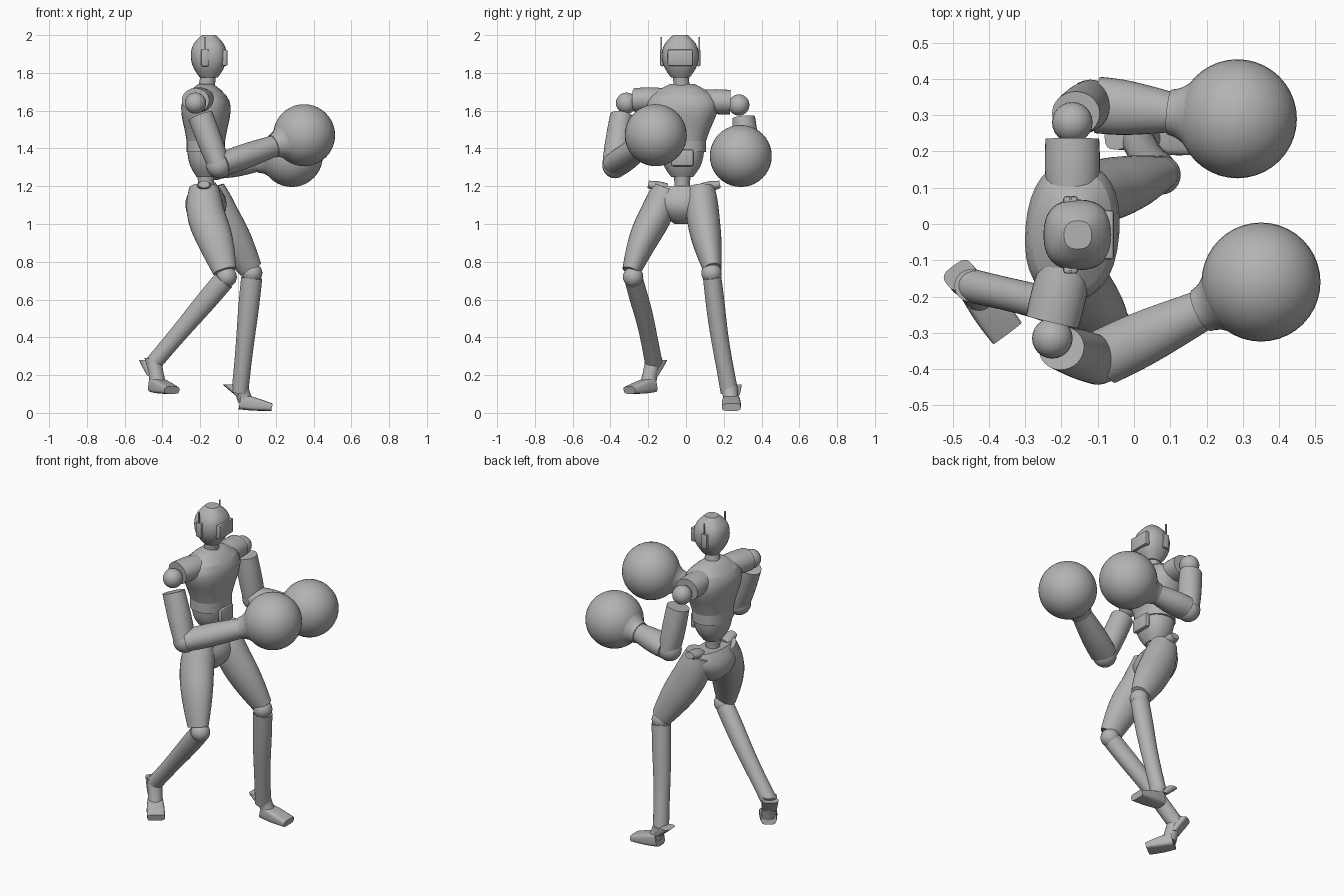
import bpy, bmesh, math
from mathutils import Vector

old = bpy.data.objects.get("Cube")
if old:
    bpy.data.objects.remove(old, do_unlink=True)

TONE = .45
grey = bpy.data.materials.new("plain grey")
grey.use_nodes = True
grey.diffuse_color = (TONE, TONE, TONE, 1)
grey.node_tree.nodes["Principled BSDF"].inputs["Base Color"].default_value = grey.diffuse_color

UP = Vector((0, 0, 1))
ACROSS = Vector((0, 1, 0))
FORWARD = Vector((1, 0, 0))


def make(name, bm):
    """Turn a bmesh into a smooth-shaded object with sharp edges kept."""
    bmesh.ops.recalc_face_normals(bm, faces=bm.faces)
    mesh = bpy.data.meshes.new(name)
    bm.to_mesh(mesh)
    bm.free()
    obj = bpy.data.objects.new(name, mesh)
    bpy.context.collection.objects.link(obj)
    mesh.materials.append(grey)
    bpy.ops.object.select_all(action='DESELECT')
    obj.select_set(True)
    bpy.context.view_layer.objects.active = obj
    bpy.ops.object.shade_smooth_by_angle(angle=math.radians(40))
    return obj


def along(points, f):
    """Point at fraction f of a path of evenly timed points."""
    f *= len(points) - 1
    i = min(int(f), len(points) - 2)
    return Vector(points[i]).lerp(Vector(points[i + 1]), f - i)


def power(value, exponent):
    return math.copysign(abs(value) ** exponent, value)


def loft(name, points, widths, depth=1.0, end_depth=None, side=ACROSS, axis=None, square=1.0, sides=16):
    """Skin a path with evenly spaced rings; depth is a share of each half width."""
    bm = bmesh.new()
    crease = bm.edges.layers.float.new("crease_edge")
    end_depth = end_depth or depth
    last = len(widths) - 1
    centres = [along(points, i / last) for i in range(last + 1)]
    loops = []
    for i, width in enumerate(widths):
        tangent = axis or (centres[min(i + 1, last)] - centres[max(i - 1, 0)]).normalized()
        u = (side - tangent * side.dot(tangent)).normalized()
        v = tangent.cross(u) * (depth + (end_depth - depth) * i / last)
        angles = [math.tau * (k + .5) / sides for k in range(sides)]
        loops.append([bm.verts.new(centres[i] + width * (u * power(math.cos(a), square)
                                                         + v * power(math.sin(a), square)))
                      for a in angles])
    for low, high in zip(loops, loops[1:]):
        for k in range(sides):
            n = (k + 1) % sides
            bm.faces.new((low[k], low[n], high[n], high[k]))
    for rim in (loops[0], loops[-1]):
        for edge in bm.faces.new(rim).edges:
            edge[crease] = 1
    obj = make(name, bm)
    smooth = obj.modifiers.new("smooth", 'SUBSURF')
    smooth.levels = smooth.render_levels = 1
    return obj


def ball(name, centre, radius, segments=24):
    bm = bmesh.new()
    bmesh.ops.create_uvsphere(bm, u_segments=segments, v_segments=segments // 2, radius=radius)
    bmesh.ops.translate(bm, vec=centre, verts=bm.verts)
    return make(name, bm)


def box(name, centre, size, bevel):
    bm = bmesh.new()
    bmesh.ops.create_cube(bm, size=1)
    bmesh.ops.scale(bm, vec=size, verts=bm.verts)
    bmesh.ops.translate(bm, vec=centre, verts=bm.verts)
    bmesh.ops.bevel(bm, geom=bm.edges[:], offset=bevel, segments=2, affect='EDGES', profile=.5)
    return make(name, bm)


# Head and visor
face = Vector((-.155, -.03, 1.88))
crown, chin = face + UP * .12, face - UP * .105
loft("head", [chin, crown], [.05, .085, .1, .1, .09, .04], depth=.97, axis=UP, square=.8)
box("visor", face + FORWARD * .085, (.03, .135, .085), .008)

# Neck and torso, turned slightly at the shoulders
spine = Vector((-.17, -.02, 0))
twisted = Vector((.08, 1, 0))
collar = spine + UP * 1.74
chest_base = spine + UP * 1.44
loft("neck", [collar - UP * .04, chin + UP * .03], [.05, .042, .042], axis=UP)
loft("chest", [chest_base, collar], [.13, .15, .18, .2, .19, .07], depth=.8, end_depth=.6,
     side=twisted, axis=UP, square=.85)
loft("waist_band", [chest_base - UP * .06, chest_base], [.13, .13, .13], depth=.8,
     side=twisted, axis=UP, square=.85)
loft("abdomen", [spine + UP * 1.25, spine + UP * 1.4], [.06, .1, .115, .12], depth=.85,
     side=twisted, axis=UP, square=.85)
box("belly_plate", spine + Vector((.1, 0, 1.35)), (.03, .12, .09), .012)
loft("lower_spine", [spine + UP * 1.12, spine + UP * 1.27], [.05, .036, .05], axis=UP)
loft("pelvis", [spine + UP, spine + UP * 1.2], [.04, .12, .16, .18, .15], end_depth=.45,
     side=twisted, axis=UP)

# Joints of each leg and arm; the near side has negative y
joints = {
    "near": dict(
        turn=-1,
        thigh=[(-.18, -.1, 1.19), (-.18, -.15, 1.06), (-.12, -.23, .92), (-.07, -.29, .75)],
        knee=(-.06, -.28, .72), heel=(-.48, -.14, .28), sole=(-.44, -.18, .15), toe=(-.35, -.3, .12),
        ankle=(-.45, -.17, .26), shoulder=(-.225, -.315, 1.64), elbow=(-.1, -.375, 1.31),
        glove=(.35, -.16, 1.47)),
    "far": dict(
        turn=1,
        thigh=[(-.15, .08, 1.19), (-.11, .085, 1.06), (-.02, .11, .91), (.067, .14, .76)],
        knee=(.075, .135, .74), heel=(-.05, .25, .15), sole=(.01, .24, .06), toe=(.18, .24, .03),
        ankle=(.01, .23, .11), shoulder=(-.17, .28, 1.63), elbow=(-.12, .33, 1.3),
        glove=(.285, .29, 1.36)),
}

for tag, joint in joints.items():
    outward = ACROSS * joint["turn"]
    knee, heel, sole, toe, ankle, shoulder, elbow, glove = (
        Vector(joint[key]) for key in ("knee", "heel", "sole", "toe", "ankle",
                                       "shoulder", "elbow", "glove"))

    # Ear pod and aerial
    ear = face + outward * .096 - FORWARD * .02
    box(tag + "_ear", ear, (.04, .022, .09), .008)
    box(tag + "_aerial", ear + outward * .005 + UP * .06, (.008, .008, .1), .001)

    # Sleeve and hip crest
    inner = shoulder.lerp(collar, .7)
    inner.z = shoulder.z + .02
    loft(tag + "_sleeve", [inner, shoulder - outward * .045 + UP * .015], [.06, .07, .066],
         depth=1.15, side=UP)
    crest = Vector(joint["thigh"][0])
    loft(tag + "_hip_crest", [crest, crest + outward * .1 + UP * .02], [.025, .03, .02],
         depth=1.5, side=UP)

    # Leg
    loft(tag + "_thigh", joint["thigh"], [.075, .09, .09, .085, .07, .05], depth=1.08, end_depth=1.3)
    ball(tag + "_knee", knee, .054)
    shin_top = knee.lerp(ankle, .04)
    calf = shin_top.lerp(ankle, .5) - outward * .01
    loft(tag + "_shin", [shin_top, calf, ankle], [.05, .052, .048, .046, .048], depth=1.15, end_depth=.95)

    # Foot with ankle, heel spur and toe wedge
    stride = toe - sole
    stride.z = 0
    across_foot = UP.cross(stride).normalized()
    instep = sole.lerp(toe, .2)
    loft(tag + "_ankle", [ankle + UP * .03, instep], [.046, .04, .045], axis=UP)
    loft(tag + "_heel", [heel, heel.lerp(instep, .6)], [.045, .045, .04], depth=.7, end_depth=.5,
         side=across_foot, axis=UP, square=.6)
    loft(tag + "_foot", [sole, toe], [.044, .05, .052, .05], depth=.95, end_depth=.4,
         side=across_foot, square=.5)

    # Upper arm and elbow
    ball(tag + "_shoulder", shoulder, .056)
    loft(tag + "_upper_arm", [shoulder.lerp(elbow, .2) + outward * .015, elbow],
         [.062, .068, .072, .07], depth=1.1, end_depth=.85)
    ball(tag + "_elbow", elbow, .068)

    # Forearm, cuff and round glove
    aim = (glove - elbow).normalized()
    wrist, cuff = glove - aim * .19, glove - aim * .13
    loft(tag + "_forearm", [elbow + aim * .02, wrist], [.08, .08, .07, .058], depth=.8, end_depth=1)
    loft(tag + "_cuff", [wrist, cuff], [.064, .07, .098])
    ball(tag + "_glove", glove, .164, segments=40)
